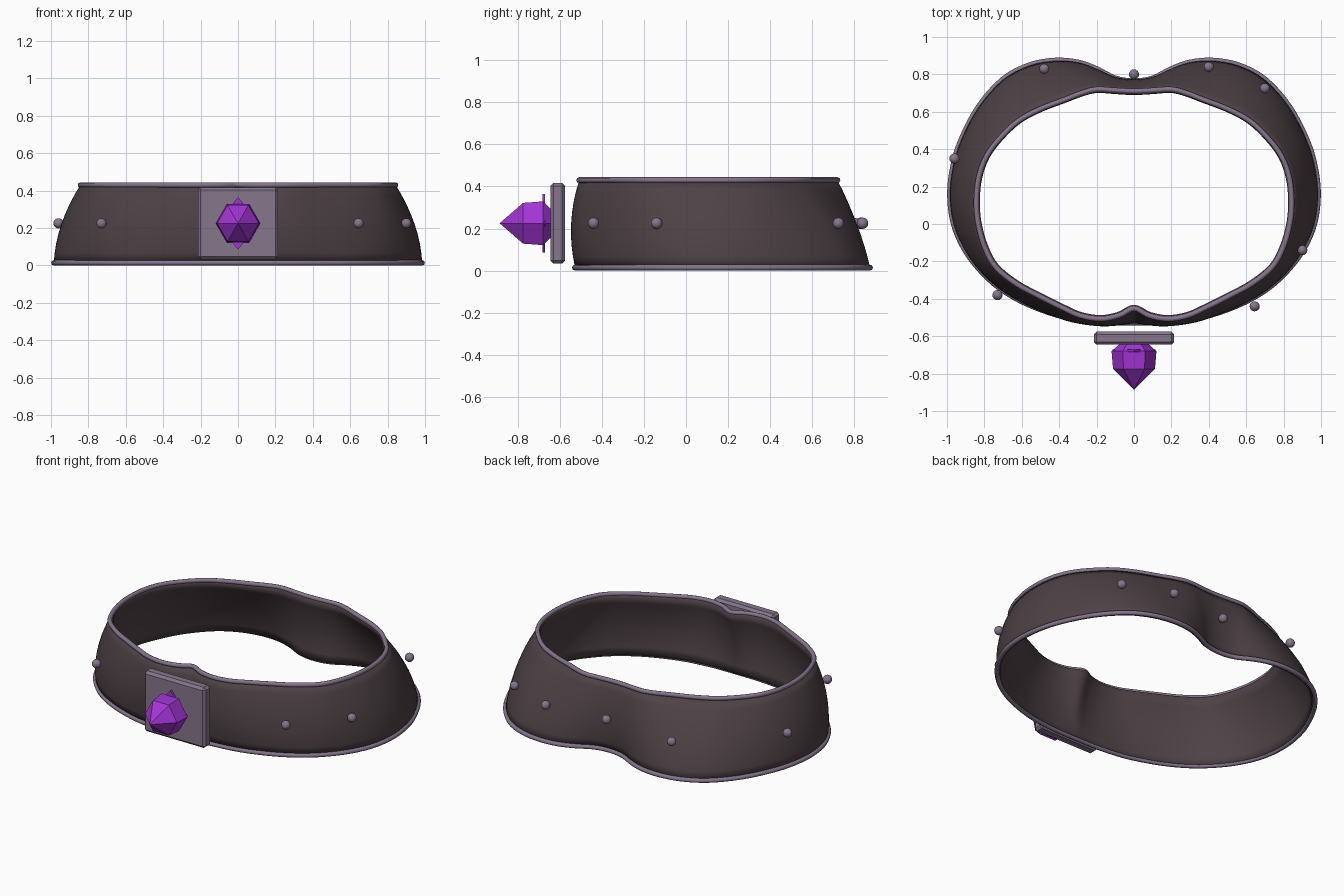
import bpy, bmesh, math
from mathutils import Vector, Matrix

if "Cube" in bpy.data.objects:
    bpy.data.objects.remove(bpy.data.objects["Cube"])


def material(name, rgb):
    m = bpy.data.materials.new(name)
    m.diffuse_color = (*rgb, 1)
    m.use_nodes = True
    m.node_tree.nodes["Principled BSDF"].inputs["Base Color"].default_value = m.diffuse_color
    return m


LEATHER = material("dark leather", (0.076, 0.054, 0.061))
METAL = material("mauve metal", (0.235, 0.18, 0.26))
GEM = material("purple crystal", (0.36, 0.035, 0.66))
MID_Z = 0.225


def finish(name, bm, mat, smooth=False):
    me = bpy.data.meshes.new(name)
    bm.to_mesh(me)
    bm.free()
    me.materials.append(mat)
    for p in me.polygons:
        p.use_smooth = smooth
    ob = bpy.data.objects.new(name, me)
    bpy.context.collection.objects.link(ob)
    return ob


def outline(half, steps=4):
    """Mirror a back-to-front half outline and smooth it into a closed loop."""
    pts = half + [(-x, y) for x, y in reversed(half[1:-1])]
    pts = [Vector(p) for p in pts]
    n, out = len(pts), []
    for i in range(n):
        a, b, c, d = (pts[(i + k) % n] for k in (-1, 0, 1, 2))
        for s in range(steps):
            t = s / steps
            out.append(0.5 * (2 * b + (c - a) * t + (2 * a - 5 * b + 4 * c - d) * t * t
                              + (3 * b - a - 3 * c + d) * t ** 3))
    return out


def normals(loop):
    n = len(loop)
    res = []
    for i in range(n):
        t = (loop[(i + 1) % n] - loop[i - 1]).normalized()
        res.append(Vector((-t.y, t.x)))
    return res


def loft(name, loops, mat, wrap=False):
    """Skin closed loops of equal length."""
    bm = bmesh.new()
    rows = [[bm.verts.new(p) for p in loop] for loop in loops]
    n = len(rows[0])
    for k in range(len(rows) if wrap else len(rows) - 1):
        lo, hi = rows[k], rows[(k + 1) % len(rows)]
        for i in range(n):
            j = (i + 1) % n
            bm.faces.new((lo[j], lo[i], hi[i], hi[j]))
    return finish(name, bm, mat, True)


def rim(name, loop, z, r=0.014, sides=8):
    nor = normals(loop)
    rings = []
    for k in range(sides):
        a = 2 * math.pi * k / sides
        rings.append([(*(p + q * r * math.cos(a)), z + r * math.sin(a))
                      for p, q in zip(loop, nor)])
    return loft(name, rings, METAL, True)


# Lower and upper edges, from back centre round to front centre
low = outline([(0, .765), (.10, .78), (.20, .83), (.30, .865), (.42, .875), (.56, .85),
               (.70, .775), (.83, .63), (.925, .45), (.97, .30), (.985, .15), (.965, 0),
               (.91, -.13), (.83, -.24), (.73, -.335), (.61, -.41), (.48, -.465),
               (.34, -.505), (.18, -.525), (.08, -.528), (0, -.528)])
top = outline([(0, .71), (.10, .715), (.20, .72), (.28, .70), (.37, .665), (.50, .615),
               (.62, .55), (.72, .455), (.79, .36), (.83, .25), (.843, .13), (.835, .01),
               (.80, -.12), (.74, -.23), (.63, -.32), (.51, -.385), (.40, -.44),
               (.29, -.49), (.18, -.508), (.08, -.49), (0, -.452)])

# Curved band wall
rows = []
for k in range(9):
    t = k / 8
    blend = [a.lerp(b, t) for a, b in zip(low, top)]
    bulge = 0.03 * 4 * t * (1 - t)
    rows.append([(*(p + q * bulge), 0.014 + 0.416 * t) for p, q in zip(blend, normals(blend))])
band = loft("band", rows, LEATHER)
mod = band.modifiers.new("thickness", 'SOLIDIFY')
mod.thickness = 0.022
mod.offset = -1

# Edge piping
rim("lower_rim", low, 0.014)
rim("upper_rim", top, 0.43)

# Round studs
for i, (x, y) in enumerate([(-.48, .83), (0, .80), (.40, .84), (.70, .725),
                            (-.96, .35), (.90, -.14), (.645, -.44), (-.73, -.38)]):
    bm = bmesh.new()
    bmesh.ops.create_uvsphere(bm, u_segments=16, v_segments=10, radius=0.027,
                              matrix=Matrix.Translation((x, y, MID_Z)))
    finish(f"stud_{i + 1}", bm, METAL, True)

# Buckle plate with chamfered edges
bm = bmesh.new()
bmesh.ops.create_cube(bm, size=1, matrix=Matrix.Translation((0, -.61, MID_Z))
                      @ Matrix.Diagonal((.43, .07, .385, 1)))
bmesh.ops.bevel(bm, geom=bm.edges[:], offset=0.015, segments=1, affect='EDGES')
finish("buckle_plate", bm, METAL)

# Six-sided crystal pointing forward
bm = bmesh.new()
rings = [[bm.verts.new((r * math.cos(k * math.pi / 3), y, MID_Z + r * math.sin(k * math.pi / 3)))
          for k in range(6)] for y, r in ((-.64, .075), (-.68, .12), (-.775, .112))]
tip = bm.verts.new((0, -.887, MID_Z))
bm.faces.new(rings[0])
for i in range(6):
    j = (i + 1) % 6
    for a, b in zip(rings, rings[1:]):
        bm.faces.new((a[i], a[j], b[j], b[i]))
    bm.faces.new((rings[2][i], rings[2][j], tip))
bmesh.ops.recalc_face_normals(bm, faces=bm.faces[:])
finish("crystal", bm, GEM)

# Thin diamond setting behind the crystal
bm = bmesh.new()
bmesh.ops.create_cone(bm, cap_ends=True, segments=4, radius1=1, radius2=1, depth=1,
                      matrix=Matrix.Translation((0, -.677, MID_Z))
                      @ Matrix.Diagonal((.115, .014, .14, 1)) @ Matrix.Rotation(math.pi / 2, 4, 'X'))
bmesh.ops.recalc_face_normals(bm, faces=bm.faces[:])
finish("crystal_setting", bm, GEM)
